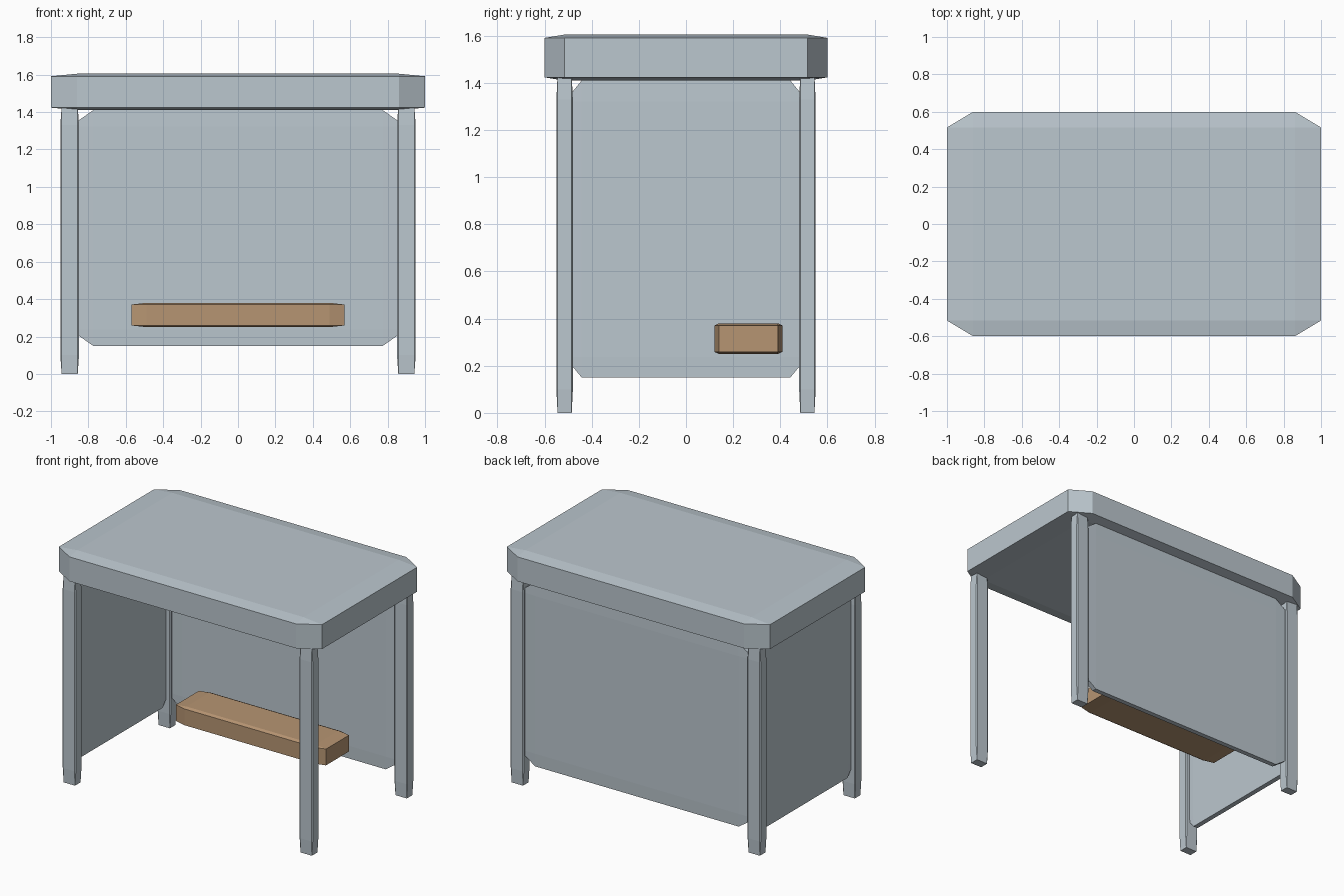
import bpy
import bmesh
from mathutils import Vector

default = bpy.data.objects.get("Cube")
if default:
    bpy.data.objects.remove(default, do_unlink=True)


def make_material(name, rgb):
    mat = bpy.data.materials.new(name)
    mat.use_nodes = True
    mat.diffuse_color = (*rgb, 1)
    mat.node_tree.nodes["Principled BSDF"].inputs["Base Color"].default_value = (*rgb, 1)
    return mat


metal = make_material("pale blue grey metal", (0.50, 0.57, 0.62))
wood = make_material("tan wood", (0.47, 0.30, 0.17))

CHAMFER = 0.07  # share of each dimension taken by the chamfer


def chamfered_box(name, low, high, mat):
    """Box between two corners, its chamfer stretched along with its size."""
    low, high = Vector(low), Vector(high)
    bm = bmesh.new()
    bmesh.ops.create_cube(bm, size=1)
    bmesh.ops.bevel(bm, geom=bm.edges[:], offset=CHAMFER, offset_type='OFFSET',
                    segments=1, affect='EDGES', profile=0.5)
    bmesh.ops.scale(bm, vec=high - low, verts=bm.verts)
    bmesh.ops.recalc_face_normals(bm, faces=bm.faces)
    mesh = bpy.data.meshes.new(name)
    bm.to_mesh(mesh)
    bm.free()
    mesh.materials.append(mat)
    obj = bpy.data.objects.new(name, mesh)
    obj.location = (low + high) / 2
    bpy.context.collection.objects.link(obj)
    return obj


# Roof slab
chamfered_box("roof", (-1, -0.6, 1.41), (1, 0.6, 1.605), metal)

# Corner posts
POST_X, POST_Y = 0.9, 0.515
for side, sx in (("left", 1), ("right", -1)):
    for end, sy in (("front", -1), ("back", 1)):
        cx, cy = sx * POST_X, sy * POST_Y
        chamfered_box(f"{end}_{side}_post", (cx - 0.05, cy - 0.035, 0),
                      (cx + 0.05, cy + 0.035, 1.43), metal)

# Back wall and the single side wall
HALF = 0.02
chamfered_box("back_wall", (-POST_X, POST_Y - HALF, 0.15),
              (POST_X, POST_Y + HALF, 1.41), metal)
chamfered_box("right_wall", (-POST_X - HALF, -POST_Y, 0.15),
              (-POST_X + HALF, POST_Y, 1.41), metal)

# Bench
chamfered_box("bench", (-0.57, 0.12, 0.25), (0.57, 0.41, 0.38), wood)
